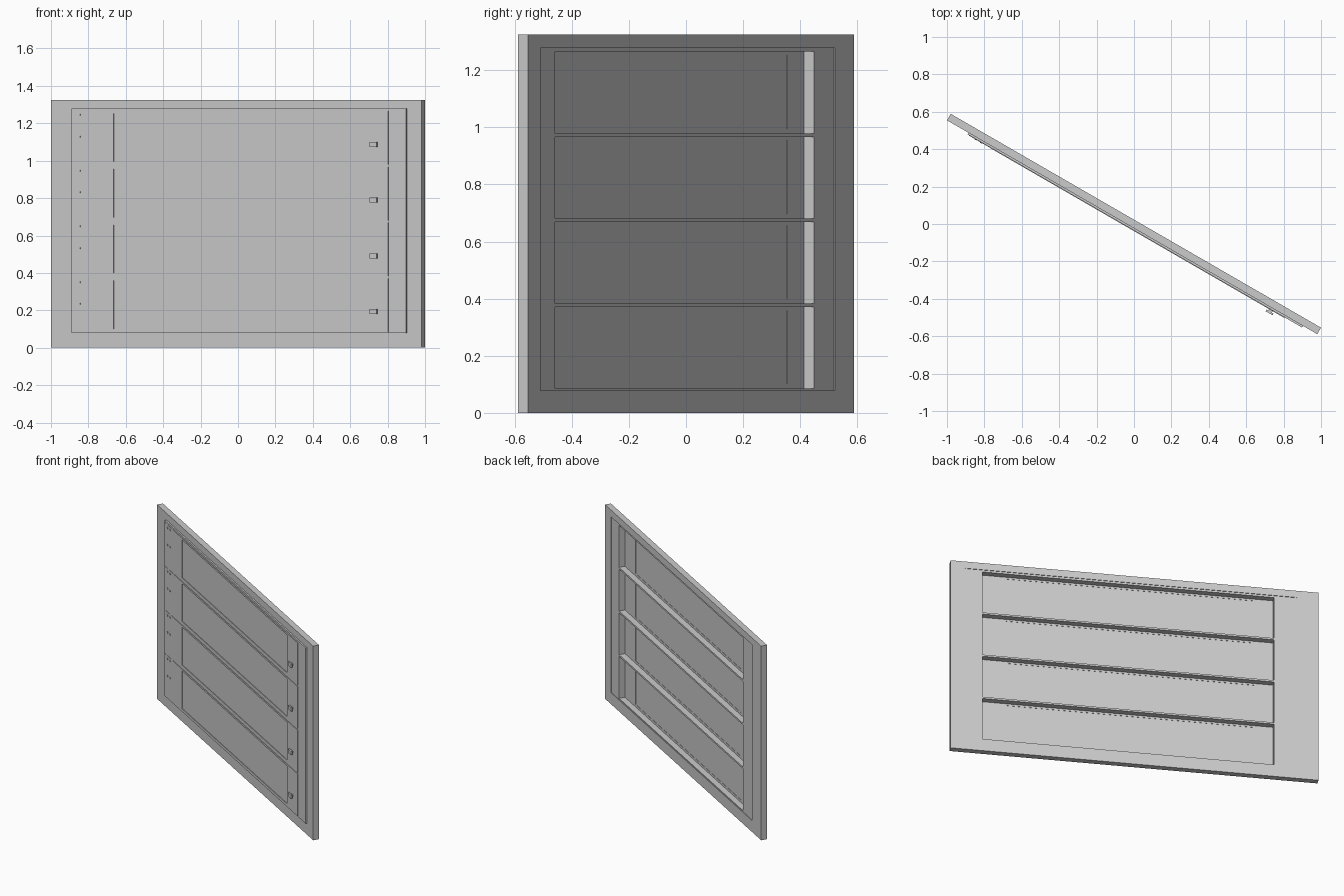
import bpy, bmesh, math
from mathutils import Matrix, Vector

if "Cube" in bpy.data.objects:
    bpy.data.objects.remove(bpy.data.objects["Cube"], do_unlink=True)

grey = bpy.data.materials.new("light grey")
grey.use_nodes = True
colour = (0.6, 0.6, 0.6, 1)
grey.diffuse_color = colour
grey.node_tree.nodes["Principled BSDF"].inputs["Base Color"].default_value = colour

TURN = Matrix.Rotation(math.radians(-30), 4, 'Z')


def box(name, x, y, z):
    """Box from (low, high) ranges along the panel, through it and upwards."""
    bm = bmesh.new()
    bmesh.ops.create_cube(bm, size=1)
    for v in bm.verts:
        v.co = Vector([r[0] if c < 0 else r[1] for c, r in zip(v.co, (x, y, z))])
    bm.transform(TURN)
    mesh = bpy.data.meshes.new(name)
    bm.to_mesh(mesh)
    bm.free()
    mesh.materials.append(grey)
    obj = bpy.data.objects.new(name, mesh)
    bpy.context.collection.objects.link(obj)
    return obj


def combine(target, other, operation='DIFFERENCE'):
    """Apply a boolean and discard the helper."""
    mod = target.modifiers.new(operation, 'BOOLEAN')
    mod.operation, mod.object, mod.solver = operation, other, 'EXACT'
    bpy.context.view_layer.objects.active = target
    bpy.ops.object.modifier_apply(modifier=mod.name)
    bpy.data.objects.remove(other, do_unlink=True)


# Wall panel with a raised front field and a shallow back recess
FIELD_X, FIELD_Z = (-1.01, 1.055), (0.078, 1.278)
panel = box("wall_panel", (-1.143, 1.143), (-0.02, 0.02), (0, 1.325))
combine(panel, box("front_field", FIELD_X, (-0.03, 0), FIELD_Z), 'UNION')
combine(panel, box("back_recess", FIELD_X, (0.016, 0.05), FIELD_Z))

# Four stacked openings, each closed by a door with a sunk centre panel
for i in range(4):
    low = 0.085 + 0.298 * i
    high = low + 0.286
    combine(panel, box("opening", (-0.868, 0.945), (-0.1, 0.1), (low, high)))

    door = box("door", (-0.868, 0.945), (-0.033, -0.024), (low, high))
    sunk_x, sunk_z = (-0.75, 0.79), (low + 0.016, high - 0.012)
    combine(door, box("front_sinking", sunk_x, (-0.1, -0.029), sunk_z))
    combine(door, box("back_sinking", sunk_x, (-0.026, 0.1), sunk_z))
    door.name = f"door_{i + 1}"

    # Hinge strip carrying the door past the opening
    box(f"hinge_strip_{i + 1}", (-1.0, -0.868), (-0.032, -0.029), (low, high))

    # Knob with a short neck
    mid = (low + high) / 2 - 0.035
    box(f"knob_neck_{i + 1}", (0.852, 0.876), (-0.042, -0.032), (mid - 0.007, mid + 0.007))
    box(f"knob_{i + 1}", (0.842, 0.886), (-0.052, -0.042), (mid - 0.013, mid + 0.013))

    # Paired hinge pins near the top and bottom
    for z in (high - 0.02, low + 0.15):
        for x in (-0.96, -0.925):
            box(f"hinge_pin_{i + 1}", (x - 0.006, x + 0.006), (-0.035, -0.031),
                (z - 0.004, z + 0.004))
